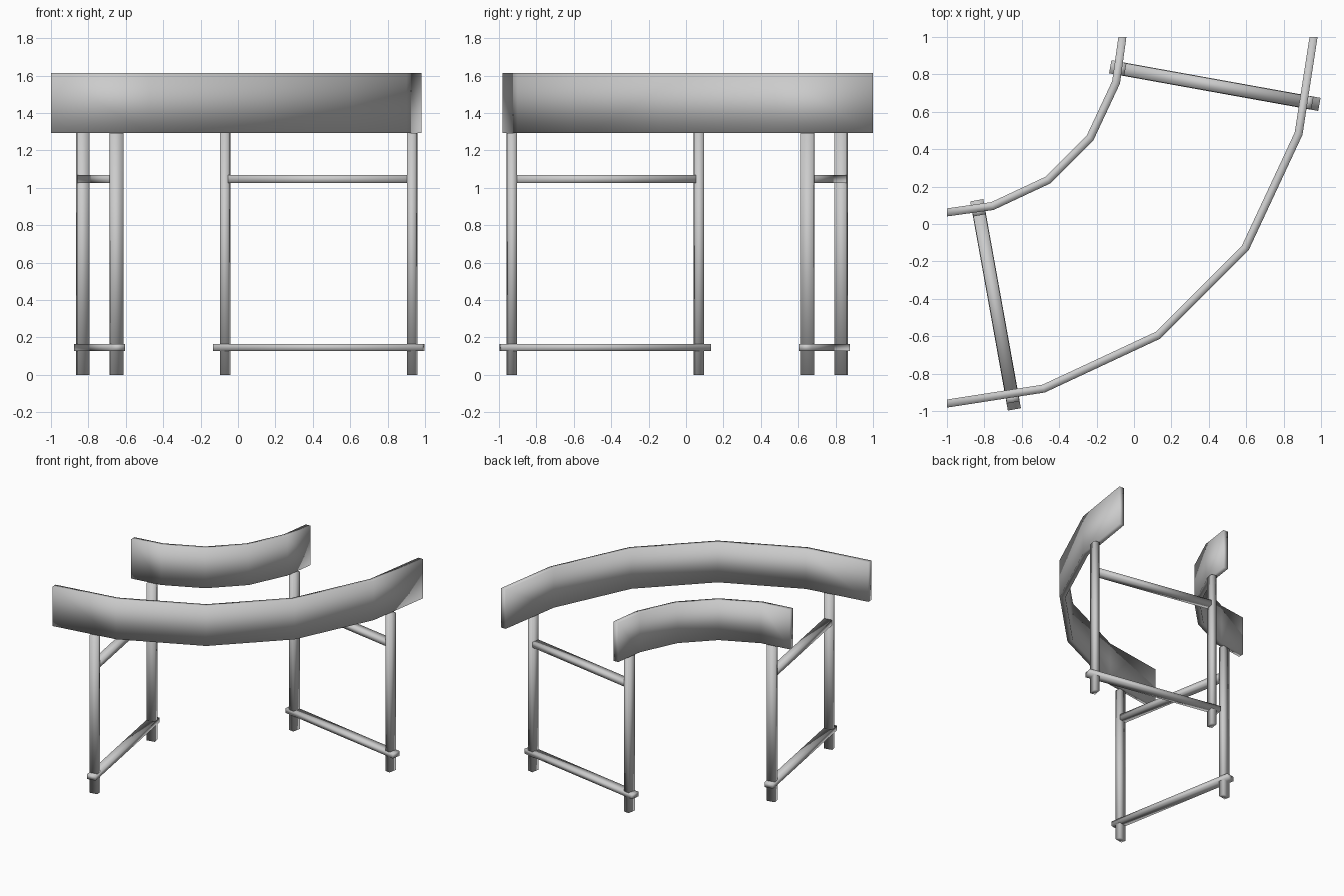
import bpy, bmesh, math
from mathutils import Vector

if "Cube" in bpy.data.objects:
    bpy.data.objects.remove(bpy.data.objects["Cube"])


def finish(name, bm):
    bmesh.ops.recalc_face_normals(bm, faces=bm.faces)
    for f in bm.faces:
        f.smooth = True
    me = bpy.data.meshes.new(name)
    bm.to_mesh(me)
    bm.free()
    ob = bpy.data.objects.new(name, me)
    bpy.context.collection.objects.link(ob)
    return ob


def flip(p):
    # reflection across the diagonal symmetry line y = -x
    return Vector((-p[1], -p[0]))


def bar(name, a, b, width, z0, z1):
    # upright-sided box running from a to b in plan
    d = (b - a).normalized()
    n = Vector((-d.y, d.x)) * width / 2
    bm = bmesh.new()
    base = [bm.verts.new((p.x, p.y, z0)) for p in (a - n, b - n, b + n, a + n)]
    f = bm.faces.new(base)
    new = bmesh.ops.extrude_face_region(bm, geom=[f])["geom"]
    bmesh.ops.translate(bm, vec=(0, 0, z1 - z0),
                        verts=[v for v in new if isinstance(v, bmesh.types.BMVert)])
    return finish(name, bm)


def curved_panel(name, half, thick, z0, z1):
    # mitred panel along a faceted path; the end cuts lie on x = -1 and y = 1
    half = [Vector(p) for p in half]
    path = half + [flip(p) for p in reversed(half)]
    last = len(path) - 1
    bm = bmesh.new()
    rings = []
    for i, p in enumerate(path):
        if i == 0:
            off = Vector((0, thick / 2))
        elif i == last:
            off = Vector((-thick / 2, 0))
        else:
            d0 = (p - path[i - 1]).normalized()
            d1 = (path[i + 1] - p).normalized()
            t = (d0 + d1).normalized()
            off = Vector((-t.y, t.x)) * (thick / 2 / t.dot(d0))
        a, b = p - off, p + off
        rings.append([bm.verts.new((q.x, q.y, z))
                      for q, z in ((a, z0), (b, z0), (b, z1), (a, z1))])
    for r, s in zip(rings, rings[1:]):
        for k in range(4):
            bm.faces.new((r[k], r[(k + 1) % 4], s[(k + 1) % 4], s[k]))
    bm.faces.new(rings[0])
    bm.faces.new(rings[-1])
    return finish(name, bm)


# Curved panels
Z0, Z1 = 1.292, 1.615
curved_panel("outer_panel", [(-1, -0.96), (-0.483, -0.88), (0.128, -0.595)], 0.043, Z0, Z1)
curved_panel("inner_panel", [(-1, 0.062), (-0.757, 0.096), (-0.46, 0.235)], 0.043, Z0, Z1)

# Two leg frames, mirrored across the diagonal
inner, outer = Vector((-0.83, 0.068)), Vector((-0.65, -0.932))
for side, (a, b) in (("left", (inner, outer)), ("right", (flip(inner), flip(outer)))):
    d = (b - a).normalized()
    for label, p in (("inner", a), ("outer", b)):
        bar(f"{side}_{label}_leg", p - d * 0.022, p + d * 0.022, 0.068, 0, Z0)
    bar(f"{side}_lower_rail", a - d * 0.06, b + d * 0.06, 0.071, 0.128, 0.166)
    bar(f"{side}_upper_rail", a + d * 0.02, b - d * 0.02, 0.066, 1.025, 1.068)
